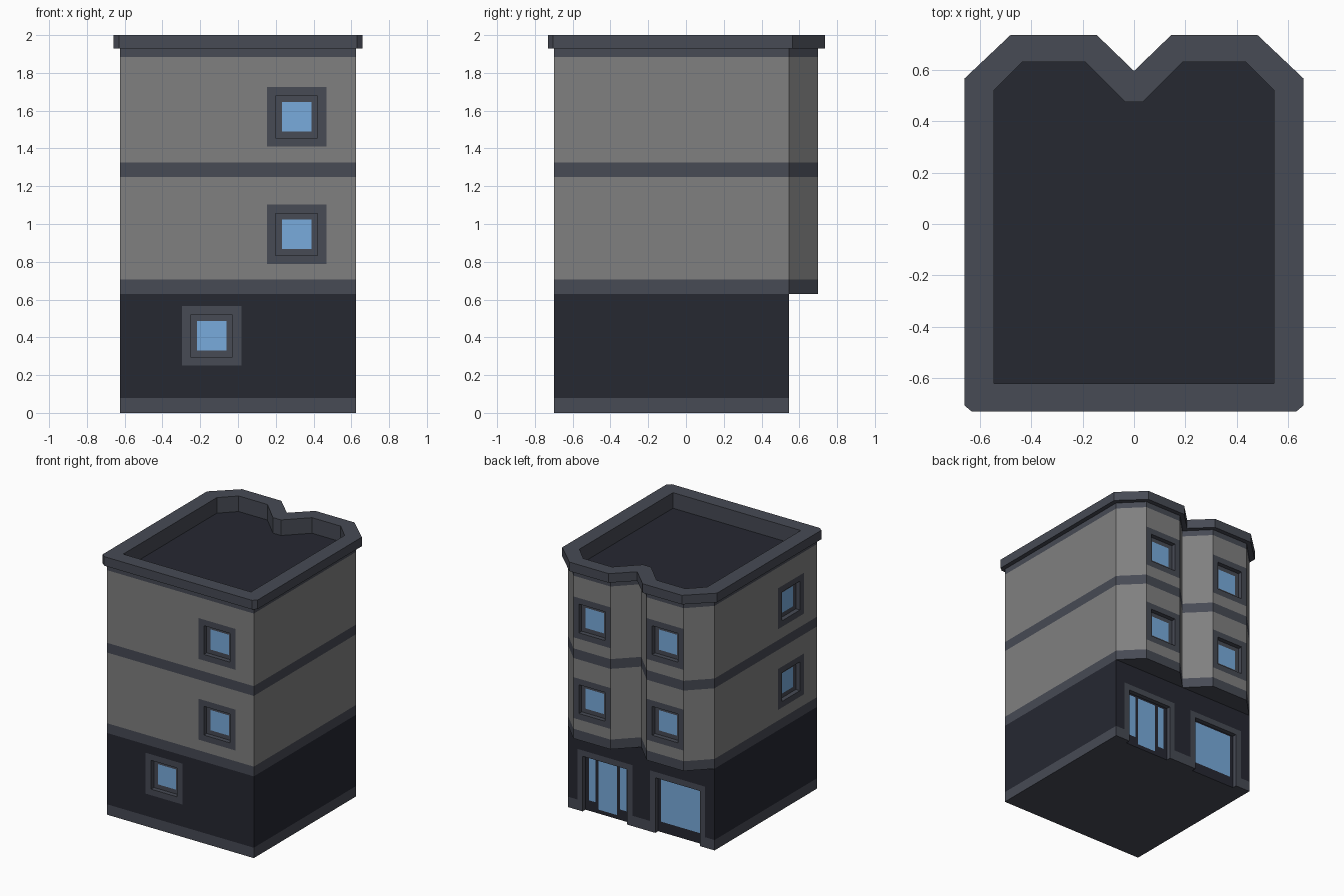
import bpy, bmesh
from mathutils import Vector

if "Cube" in bpy.data.objects:
    bpy.data.objects.remove(bpy.data.objects["Cube"])

COLORS = {"wall": (.216, .216, .216, 1), "trim": (.063, .069, .089, 1),
          "dark": (.019, .021, .031, 1), "glass": (.19, .41, .72, 1)}
WALL, TRIM, DARK, GLASS = range(4)
mats = []
for n, c in COLORS.items():
    m = bpy.data.materials.new(n)
    m.diffuse_color = c
    m.use_nodes = True
    m.node_tree.nodes["Principled BSDF"].inputs["Base Color"].default_value = m.diffuse_color
    mats.append(m)
parts = {}
DEPTH = .035


def face(part, pts, mat):
    bm = parts.setdefault(part, bmesh.new()) if part not in parts else parts[part]
    bm.faces.new([bm.verts.new(p) for p in pts]).material_index = mat


def grid(part, P, rects, d):
    """Flat panel from overlapping rectangles; the last one wins, None is a hole."""
    us = sorted({round(u, 4) for r in rects for u in r[:2]})
    zs = sorted({round(z, 4) for r in rects for z in r[2:4]})
    for u0, u1 in zip(us, us[1:]):
        for z0, z1 in zip(zs, zs[1:]):
            u, z = (u0 + u1) / 2, (z0 + z1) / 2
            hit = [r[4] for r in rects if r[0] < u < r[1] and r[2] < z < r[3]]
            if hit and hit[-1] is not None:
                face(part, [P(a, b, d) for a, b in ((u0, z0), (u1, z0), (u1, z1), (u0, z1))], hit[-1])


def wall(part, p0, p1, bands, openings=()):
    """Wall from p0 to p1 with colour bands and recessed openings."""
    a, b = Vector((*p0, 0)), Vector((*p1, 0))
    t = (b - a).normalized()
    n = Vector((t.y, -t.x, 0))
    P = lambda u, z, d: a + t * u - n * d + Vector((0, 0, z))
    L = (b - a).length
    rects = [(0, L, z0, z1, m) for z0, z1, m in bands]
    for name, frame, hole, inner, panes in openings:
        rects += [(*frame, TRIM), (*hole, None)]
        u0, u1, z0, z1 = hole
        c = [(u0, z0), (u1, z0), (u1, z1), (u0, z1)]
        for i in range(4):
            q, r = c[i], c[(i + 1) % 4]
            if q[1] + r[1] > 0:
                face(name, [P(*q, 0), P(*r, 0), P(*r, DEPTH), P(*q, DEPTH)], TRIM)
        grid(name, P, [(*hole, inner)] + [(*p, GLASS) for p in panes], DEPTH)
    grid(part, P, rects, 0)


def window(name, u, z):
    sq = lambda h: (u - h, u + h, z - h, z + h)
    return (name, sq(.1575), sq(.111), TRIM, [sq(.078)])


def shopfront(name, u, panes):
    return (name, (u - .235, u + .235, 0, .47), (u - .19, u + .19, 0, .425), DARK,
            [(u + x0, u + x1, z0, z1) for x0, x1, z0, z1 in panes])


def mirrored(half):
    return half + [(-x, y) for x, y in reversed(half)]


LOW = [(0, .08, TRIM), (.08, .63, DARK)]
HIGH = [(.63, .705, TRIM), (.705, 1.25, WALL), (1.25, 1.325, TRIM),
        (1.325, 1.885, WALL), (1.885, 1.93, TRIM)]
FLOORS = (.945, 1.567)

# ground floor
corners = [(-.625, -.7), (.625, -.7), (.625, .545), (-.625, .545)]
ground_open = {
    0: [window("ground_window", .485, .408)],
    2: [shopfront("entrance_door", .315, [(-.16, -.105, .08, .41), (-.08, .08, .03, .41), (.105, .16, .08, .41)]),
        shopfront("shop_window", .935, [(-.165, .165, .08, .415)])]}
for i in range(4):
    wall("ground_floor_walls", corners[i], corners[(i + 1) % 4], LOW, ground_open.get(i, []))

# underside, notched at the two shopfronts
base = corners[:3]
for c in (.31, -.31):
    base += [(c + .19, .545), (c + .19, .51), (c - .19, .51), (c - .19, .545)]
face("base", [(x, y, 0) for x, y in reversed(base + corners[3:])], TRIM)

# upper floors with two bays at the back
half = [(.625, -.7), (.625, .545), (.47, .7), (.155, .7), (0, .545)]
outline = mirrored(half)
outline.pop(5)
upper_open = {0: ("front_window", .31), 3 - 1: None}
upper_u = {0: ("right_bay_windows", 2, .1575)}
count = len(outline)
spots = {2: ("right_bay_window", .1575), 5: ("left_bay_window", .1575),
         7: ("left_side_window", .93), 8: ("front_window", .935)}
for i in range(count):
    ops = []
    if i in spots:
        name, u = spots[i]
        ops = [window(f"{name}_{k + 1}", u, z) for k, z in enumerate(FLOORS)]
    wall("upper_floor_walls", outline[i], outline[(i + 1) % count], HIGH, ops)

# bay undersides
face("bay_soffits", [(x, y, .63) for x, y in reversed(half[1:])], TRIM)
face("bay_soffits", [(-x, y, .63) for x, y in half[1:]], TRIM)

# cornice, parapet and roof as lofted rings
body = mirrored([half[0]] + half)
outer = mirrored([(.63, -.73), (.66, -.705), (.66, .565), (.48, .735), (.145, .735), (0, .595)])
inner = mirrored([(.545, -.62), (.545, -.62), (.545, .52), (.435, .63), (.19, .63), (.035, .475)])
rings = [(body, 1.93), (outer, 1.93), (outer, 2), (inner, 2), (inner, 1.88)]
for (r0, z0), (r1, z1) in zip(rings, rings[1:]):
    for i in range(12):
        j = (i + 1) % 12
        pts = []
        for p in ((*r0[i], z0), (*r0[j], z0), (*r1[j], z1), (*r1[i], z1)):
            if p not in pts:
                pts.append(p)
        if len(pts) > 2:
            face("cornice", pts, TRIM)
roof = list(dict.fromkeys(inner))
face("roof", [(x, y, 1.88) for x, y in roof], DARK)

# turn every part into an object
for name, bm in parts.items():
    bmesh.ops.remove_doubles(bm, verts=bm.verts, dist=1e-4)
    me = bpy.data.meshes.new(name)
    bm.to_mesh(me)
    bm.free()
    for m in mats:
        me.materials.append(m)
    bpy.context.collection.objects.link(bpy.data.objects.new(name, me))
